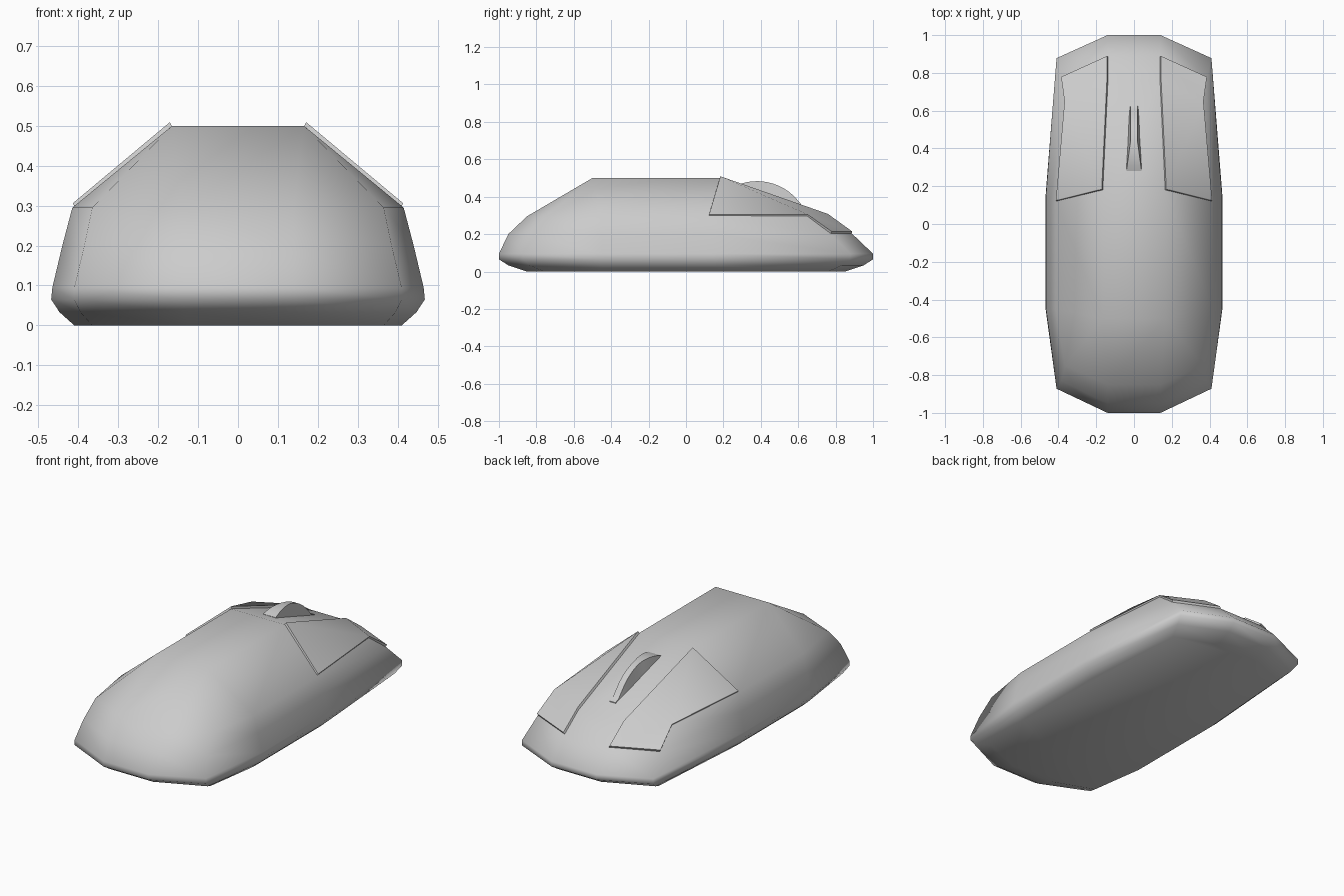
import bpy, math
from mathutils import Vector

if "Cube" in bpy.data.objects:
    bpy.data.objects.remove(bpy.data.objects["Cube"])


def make(name, verts, faces, angle=None):
    import bmesh
    me = bpy.data.meshes.new(name)
    bm = bmesh.new()
    vs = [bm.verts.new(v) for v in verts]
    for f in faces:
        bm.faces.new([vs[i] for i in f])
    bmesh.ops.recalc_face_normals(bm, faces=bm.faces)
    bm.to_mesh(me)
    bm.free()
    ob = bpy.data.objects.new(name, me)
    bpy.context.collection.objects.link(ob)
    me.polygons.foreach_set("use_smooth", [True] * len(me.polygons))
    if angle:
        me.set_sharp_from_angle(angle=math.radians(angle))
    return ob


# Body: stacked 12-sided rings
# z, x of end / corner / side, y of front end / front corner / side front / rear corner / rear end
levels = [
    (0.0, .125, .365, .41, .85, .76, .14, -.76, -.85),
    (.033, .135, .395, .447, .95, .835, .15, -.835, -.95),
    (.065, .14, .41, .468, 1.0, .878, .15, -.872, -1.0),
    (.095, .14, .41, .465, 1.0, .878, .15, -.872, -1.0),
    (.20, .14, .385, .44, .89, .775, .135, -.83, -.95),
    (.295, .14, .365, .415, .76, .65, .12, -.75, -.85),
]
verts, faces = [], []
for z, xe, xc, xs, fe, fc, sf, rc, re in levels:
    half = [(xe, fe), (xc, fc), (xs, sf), (xs, -.45), (xc, rc), (xe, re)]
    verts += [(x, y, z) for x, y in half]
    verts += [(-x, y, z) for x, y in reversed(half)]
for r in range(len(levels) - 1):
    for i in range(12):
        j = (i + 1) % 12
        a, b = 12 * r, 12 * r + 12
        faces.append((a + i, a + j, b + j, b + i))
faces.append(tuple(range(12)))

# Top plate and the shoulders running down to the last ring
t = len(verts)
verts += [(.165, .175, .5), (.165, -.5, .5), (-.165, -.5, .5), (-.165, .175, .5)]
faces.append((t, t + 1, t + 2, t + 3))
k = 12 * (len(levels) - 1)
for top, (a, b, c) in enumerate([(0, 1, 2), (3, 4, 5), (6, 7, 8), (9, 10, 11)]):
    faces += [(t + top, k + a, k + b), (t + top, k + b, k + c)]
for p, q, a, b in [(0, 1, 2, 3), (1, 2, 5, 6), (2, 3, 8, 9), (3, 0, 11, 0)]:
    faces.append((t + p, t + q, k + b, k + a))
make("mouse_body", verts, faces)

# Click buttons: thin plates following the front shoulders
outline = [(.165, .18, .498), (.408, .12, .295), (.362, .645, .295),
           (.38, .775, .203), (.138, .885, .203), (.138, .755, .297)]
lift = Vector((.45, .3, .84)) * .013
n = len(outline)
verts = [Vector(p) - lift * .5 for p in outline] + [Vector(p) + lift for p in outline]
sheet = [(0, 1, 2), (0, 2, 5), (2, 3, 4, 5)]
faces = sheet + [tuple(i + n for i in f) for f in sheet]
faces += [(i, (i + 1) % n, (i + 1) % n + n, i + n) for i in range(n)]
buttons = make("click_buttons", verts, faces, 40)
buttons.modifiers.new("Mirror", 'MIRROR')

# Scroll wheel: exposed arc, tapering from a wide rear to a narrow front
steps, radius, cy, cz = 14, .283, .38, .2
verts, faces = [], []
for i in range(steps + 1):
    f = i / steps
    y = .28 + .375 * f
    z = cz + math.sqrt(radius ** 2 - (y - cy) ** 2)
    base = .463 - .339 * (y - .28) - .03
    z = max(z, base + .03)
    rim = max(.018, .04 - .022 * (y - .28) / .16)
    foot = .045 - .02 * f
    verts += [(-foot, y, base), (-rim, y, z), (rim, y, z), (foot, y, base)]
for i in range(steps):
    for j in range(4):
        a, b = 4 * i + j, 4 * i + (j + 1) % 4
        faces.append((a, b, b + 4, a + 4))
faces += [(0, 1, 2, 3), tuple(4 * steps + j for j in range(4))]
make("scroll_wheel", verts, faces, 35)
